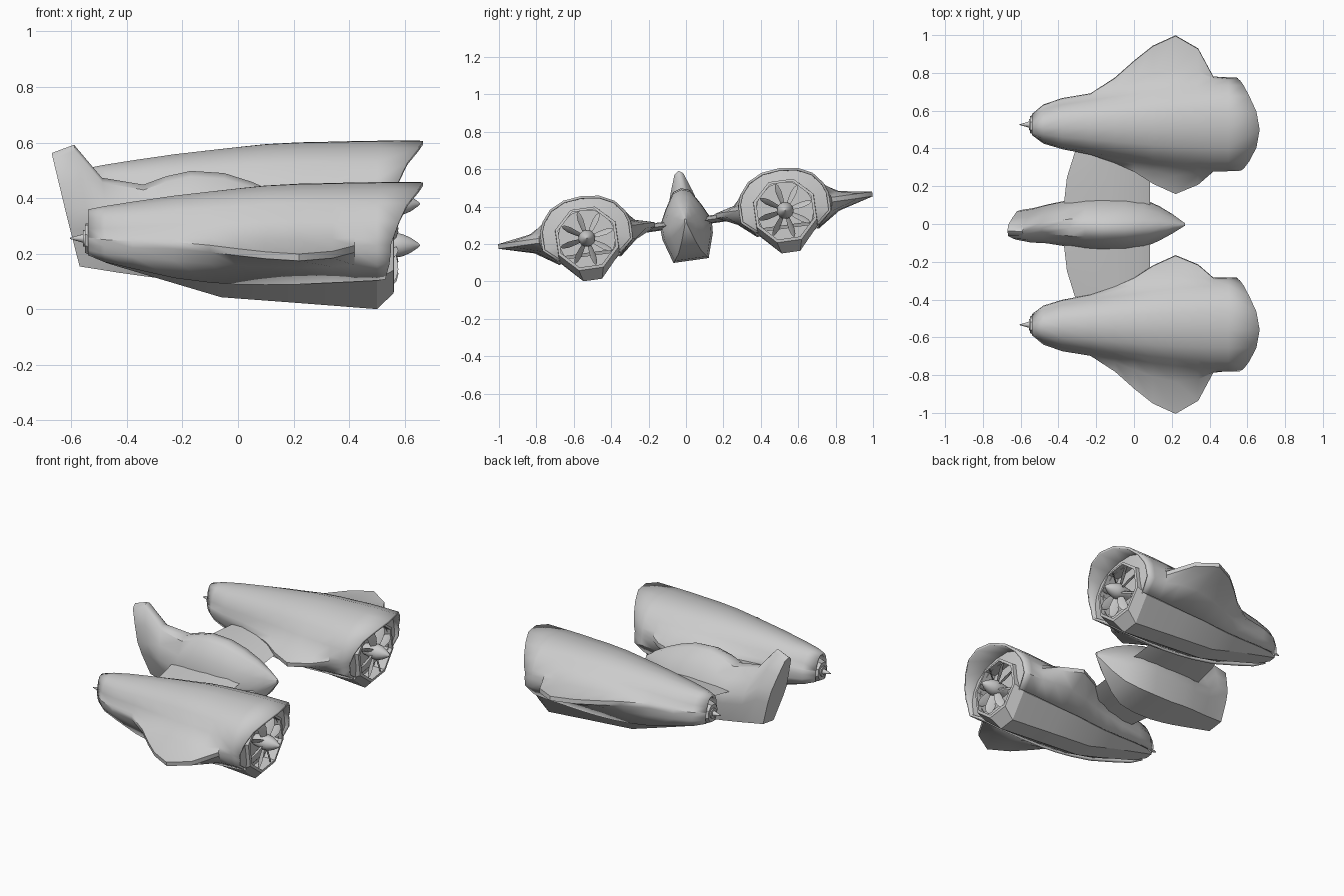
import bpy, bmesh, math
from mathutils import Matrix, Vector

if "Cube" in bpy.data.objects:
    bpy.data.objects.remove(bpy.data.objects["Cube"])

# Whole craft is banked slightly about its long axis
BANK = Matrix.Translation((0, 0, 0.305)) @ Matrix.Rotation(math.radians(8), 4, 'X')


def finish(name, bm, angle=40, solid=0):
    bmesh.ops.remove_doubles(bm, verts=bm.verts, dist=1e-5)
    bmesh.ops.recalc_face_normals(bm, faces=bm.faces)
    me = bpy.data.meshes.new(name)
    bm.to_mesh(me)
    bm.free()
    ob = bpy.data.objects.new(name, me)
    bpy.context.collection.objects.link(ob)
    ob.matrix_world = BANK
    bpy.ops.object.select_all(action='DESELECT')
    ob.select_set(True)
    bpy.context.view_layer.objects.active = ob
    bpy.ops.object.shade_smooth_by_angle(angle=math.radians(angle))
    if solid:
        mod = ob.modifiers.new("thickness", 'SOLIDIFY')
        mod.thickness = solid
        mod.offset = -1
    return ob


def loft(bm, rings, closed=True, caps=True):
    rows = [[bm.verts.new(p) for p in r] for r in rings]
    n = len(rows[0])
    for a, b in zip(rows, rows[1:]):
        for i in range(n if closed else n - 1):
            j = (i + 1) % n
            bm.faces.new((a[i], a[j], b[j], b[i]))
    if caps:
        bm.faces.new(rows[0])
        bm.faces.new(rows[-1])


# Fuselage: top x, bottom x, top z, bottom z, half width, half width of spine
FUSELAGE = [(-.67, -.57, .565, .16, .075, .03), (-.59, -.50, .595, .15, .088, .024),
            (-.49, -.43, .475, .14, .102, .03), (-.34, -.33, .45, .128, .125, .045),
            (-.26, -.26, .48, .12, .135, .045), (-.17, -.17, .50, .11, .14, .045),
            (-.05, -.05, .492, .11, .14, .045), (.05, .05, .46, .12, .128, .042),
            (.14, .13, .42, .155, .09, .032), (.21, .20, .38, .22, .05, .018),
            (.27, .27, .335, .31, .006, .003)]


def fuselage_ring(xt, xb, zt, zb, w, wt):
    half = [(0, 1), (wt, .96), (wt + (w - wt) * .55, .74), (w, .52), (w * .97, .34), (w * .68, 0)]
    pts = half + [(-y, f) for y, f in reversed(half[1:])]
    return [(xb + (xt - xb) * f, y, zb + (zt - zb) * f - .305) for y, f in pts]


bm = bmesh.new()
loft(bm, [fuselage_ring(*s) for s in FUSELAGE])
finish("fuselage", bm)

# Connecting wing: y, trailing x
bm = bmesh.new()
AIRFOIL = [(0, 0), (.2, .6), (.55, 1), (.85, .8), (1, 0), (.85, -.8), (.55, -1), (.2, -.6)]
loft(bm, [[(xb + (.085 - xb) * f, y, .008 + .022 * h) for f, h in AIRFOIL]
          for y, xb in [(-.45, -.28), (-.38, -.315), (-.25, -.355), (-.12, -.37),
                        (.12, -.37), (.25, -.355), (.38, -.315), (.45, -.28)]])
finish("connecting_wing", bm)

# Cowl: x, half width, top z, outer tip, inner tip, lower edge y, lower edge z
COWL = [(-.54, .05, .13, .055, .055, .045, -.03), (-.48, .095, .142, .105, .10, .08, -.05),
        (-.38, .125, .158, .14, .13, .105, -.07), (-.23, .15, .18, .165, .16, .135, -.10),
        (-.1, .175, .195, .25, .205, .15, -.115), (0, .19, .206, .34, .25, .16, -.12),
        (.1, .21, .216, .42, .315, .168, -.12), (.22, .225, .222, .475, .37, .17, -.118),
        (.34, .235, .224, .405, .32, .172, -.112), (.42, .242, .226, .255, .25, .174, -.108),
        (.50, .243, .227, .246, .246, .172, -.104), (.55, .243, .228, .245, .245, .17, -.10)]
LIP = [.115, .098, .06, .03, .01, 0, 0, -.005, -.02]


def cowl_half(hw, zt, tip, yl, zl):
    return [(0, zt), (.4 * hw, .95 * zt), (.72 * hw, .78 * zt), (.92 * hw, .52 * zt),
            (hw + .3 * (tip - hw), .28 * zt), (tip, .035), (tip, .01),
            (hw + .25 * (tip - hw), .35 * zl), (yl, zl)]


def cowl_ring(s, cy, side, lip=False, scale=1):
    x, hw, zt, to, ti, yl, zl = s
    out, inn = cowl_half(hw, zt, to, yl, zl), cowl_half(hw, zt, ti, yl, zl)
    dx = LIP if lip else [0] * 9
    pts = [(x + d, -y, z) for d, (y, z) in zip(dx[:0:-1], inn[:0:-1])]
    pts += [(x + d, y, z) for d, (y, z) in zip(dx, out)]
    return [(px, side * (cy + py * scale), pz * scale) for px, py, pz in pts]


# Engine: x, half flat, half width, bottom, lower, upper and top z
ENGINE = [(-.55, .02, .042, -.025, .005, .045, .075), (-.47, .04, .08, -.06, -.025, .04, .09),
          (-.25, .05, .125, -.125, -.08, .05, .12), (-.06, .05, .148, -.182, -.105, .06, .14),
          (.22, .05, .162, -.203, -.11, .06, .155), (.5, .05, .165, -.225, -.10, .066, .16),
          (.56, .066, .162, -.165, -.068, .068, .162), (.562, .06, .147, -.149, -.061, .061, .149),
          (.49, .06, .147, -.149, -.061, .061, .149)]


def engine_ring(x, a, w, zb, zl, zu, zt, cy):
    return [(x, cy + y, z) for y, z in [(a, zb), (w, zl), (w, zu), (a, zt),
                                        (-a, zt), (-w, zu), (-w, zl), (-a, zb)]]


def lathe(bm, profile, cy, cz, n=16):
    loft(bm, [[(x, cy + r * math.cos(2 * math.pi * i / n), cz + r * math.sin(2 * math.pi * i / n))
               for i in range(n)] for x, r in profile])


for label, side in (("left", 1), ("right", -1)):
    cy = .535
    # Cowl shell with blended winglets and overhanging lip
    bm = bmesh.new()
    loft(bm, [cowl_ring(s, cy, side, i == len(COWL) - 1) for i, s in enumerate(COWL)], False, False)
    finish(label + "_cowl", bm, 40, .014)
    # Bulkhead behind the lip, open around the fan duct
    bm = bmesh.new()
    outer = cowl_ring((.525,) + COWL[-1][1:], cy, side, False, .96)
    inner = []
    for p in outer:
        v = Vector((p[1] - side * cy, p[2])).normalized() * .152
        inner.append((.54, side * cy + v.x, v.y))
    loft(bm, [outer, inner], True, False)
    finish(label + "_bulkhead", bm)
    # Faceted engine body with recessed duct
    bm = bmesh.new()
    loft(bm, [engine_ring(*s, side * cy) for s in ENGINE])
    finish(label + "_engine", bm, 25)
    # Spinner and exhaust spike
    bm = bmesh.new()
    lathe(bm, [(.48, .03), (.53, .04), (.565, .045), (.59, .041), (.62, .028), (.645, .011), (.655, .002)],
          side * cy, 0)
    finish(label + "_spinner", bm)
    bm = bmesh.new()
    lathe(bm, [(-.53, .032), (-.557, .03), (-.557, .016), (-.605, .002)], side * cy, .025, 10)
    finish(label + "_exhaust_spike", bm)
    # Fan blades, pitched leaf shapes
    bm = bmesh.new()
    for k in range(8):
        turn = Matrix.Translation((0, side * cy, 0)) @ Matrix.Rotation(k * math.pi / 4 + .2, 4, 'X')
        rings = []
        for r, w in [(.03, .012), (.07, .019), (.105, .022), (.135, .015), (.148, .003)]:
            rings.append([turn @ Vector((.555 + w * u + .003 * v, w * .7 * u - .003 * v, r))
                          for u, v in [(-1, 0), (0, 1), (1, 0), (0, -1)]])
        loft(bm, rings)
    finish(label + "_fan_blades", bm)
